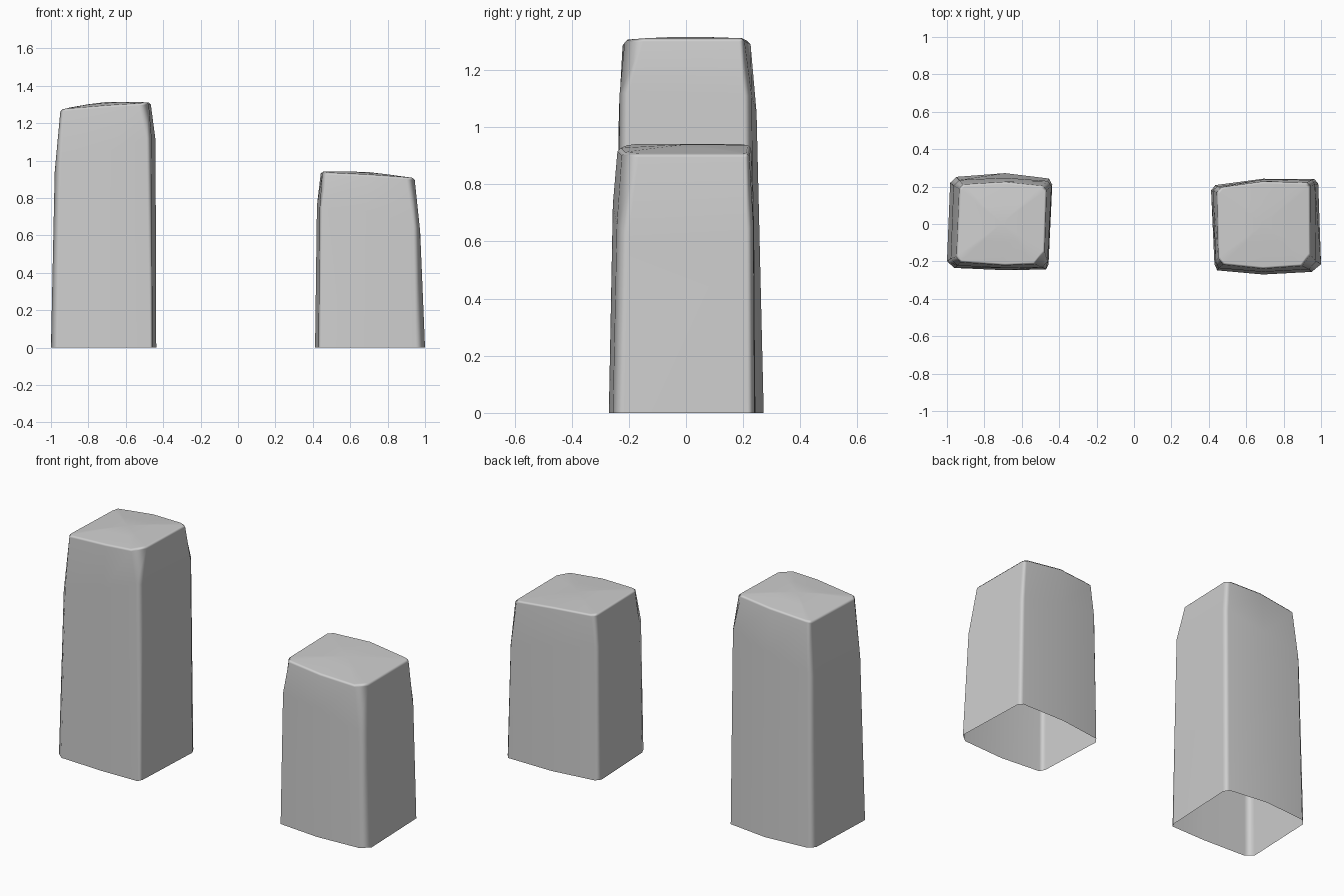
import bpy, bmesh
from mathutils import Vector

stone_grey = bpy.data.materials.new("stone_grey")
stone_grey.diffuse_color = (0.62, 0.62, 0.62, 1)


def stone(name, rings, inset, crown):
    """Loft outline rings upward, round the rim, close with a shallow crown; open base."""
    bm = bmesh.new()
    rim = [Vector(p) for p in rings[-1]]
    centre = sum(rim, Vector()) / len(rim)
    # narrow rounded rim, then the inner part of the crown
    lip = [p.lerp(centre, inset) + Vector((0, 0, 0.012)) for p in rim]
    inner = [p.lerp(centre, 0.55) + Vector((0, 0, crown * 0.8)) for p in rim]
    loops = [[bm.verts.new(p) for p in ring] for ring in rings[:-1] + [rim, lip, inner]]
    n = len(rim)
    for low, high in zip(loops, loops[1:]):
        for i in range(n):
            j = (i + 1) % n
            bm.faces.new((low[i], low[j], high[j], high[i]))
    peak = bm.verts.new(centre + Vector((0, 0, crown)))
    for i in range(n):
        bm.faces.new((loops[-1][i], loops[-1][(i + 1) % n], peak))
    for f in bm.faces:
        f.smooth = True
    mesh = bpy.data.meshes.new(name)
    bm.to_mesh(mesh)
    bm.free()
    mesh.materials.append(stone_grey)
    ob = bpy.data.objects.new(name, mesh)
    bpy.context.collection.objects.link(ob)
    # keep the broad sides flat while the narrow corners shade softly
    mod = ob.modifiers.new("flat_sides", 'WEIGHTED_NORMAL')
    mod.weight = 80


def ring(points, heights):
    return [(x, y, z) for (x, y), z in zip(points, heights)]


# Outlines run anticlockwise from the front left corner: each corner is two
# points, with one extra point in the middle of the front and of the back.
tall_base = [(-0.96, -0.235), (-0.69, -0.247), (-0.47, -0.243), (-0.457, -0.215),
             (-0.437, 0.21), (-0.455, 0.243), (-0.69, 0.272), (-0.95, 0.252),
             (-0.983, 0.22), (-1.0, -0.2)]
tall_shoulder = [(-0.945, -0.222), (-0.69, -0.235), (-0.49, -0.232), (-0.462, -0.2),
                 (-0.441, 0.2), (-0.46, 0.23), (-0.69, 0.247), (-0.935, 0.235),
                 (-0.965, 0.205), (-0.98, -0.185)]
tall_rim = [(-0.93, -0.205), (-0.69, -0.222), (-0.53, -0.215), (-0.477, -0.15),
            (-0.466, 0.185), (-0.49, 0.205), (-0.69, 0.226), (-0.915, 0.212),
            (-0.935, 0.19), (-0.95, -0.175)]
stone("tall_stone", [
    ring(tall_base, [0] * 10),
    ring(tall_shoulder, [0.98, 1.05, 1.12, 1.12, 1.11, 1.11, 1.05, 1.0, 0.96, 0.94]),
    ring(tall_rim, [1.265, 1.285, 1.295, 1.3, 1.3, 1.3, 1.29, 1.27, 1.262, 1.262]),
], 0.05, 0.03)

short_base = [(0.445, -0.248), (0.69, -0.27), (0.95, -0.256), (1.0, -0.215),
              (0.985, 0.215), (0.965, 0.24), (0.69, 0.242), (0.435, 0.208),
              (0.412, 0.18), (0.43, -0.215)]
short_shoulder = [(0.452, -0.236), (0.69, -0.256), (0.935, -0.242), (0.974, -0.2),
                  (0.968, 0.212), (0.95, 0.236), (0.69, 0.238), (0.445, 0.2),
                  (0.422, 0.175), (0.437, -0.2)]
short_rim = [(0.475, -0.218), (0.69, -0.24), (0.9, -0.225), (0.945, -0.165),
             (0.943, 0.205), (0.925, 0.222), (0.69, 0.228), (0.465, 0.197),
             (0.442, 0.17), (0.45, -0.18)]
stone("short_stone", [
    ring(short_base, [0] * 10),
    ring(short_shoulder, [0.75, 0.73, 0.66, 0.62, 0.64, 0.66, 0.72, 0.76, 0.76, 0.75]),
    ring(short_rim, [0.925, 0.915, 0.9, 0.895, 0.895, 0.897, 0.925, 0.93, 0.93, 0.93]),
], 0.05, 0.025)
